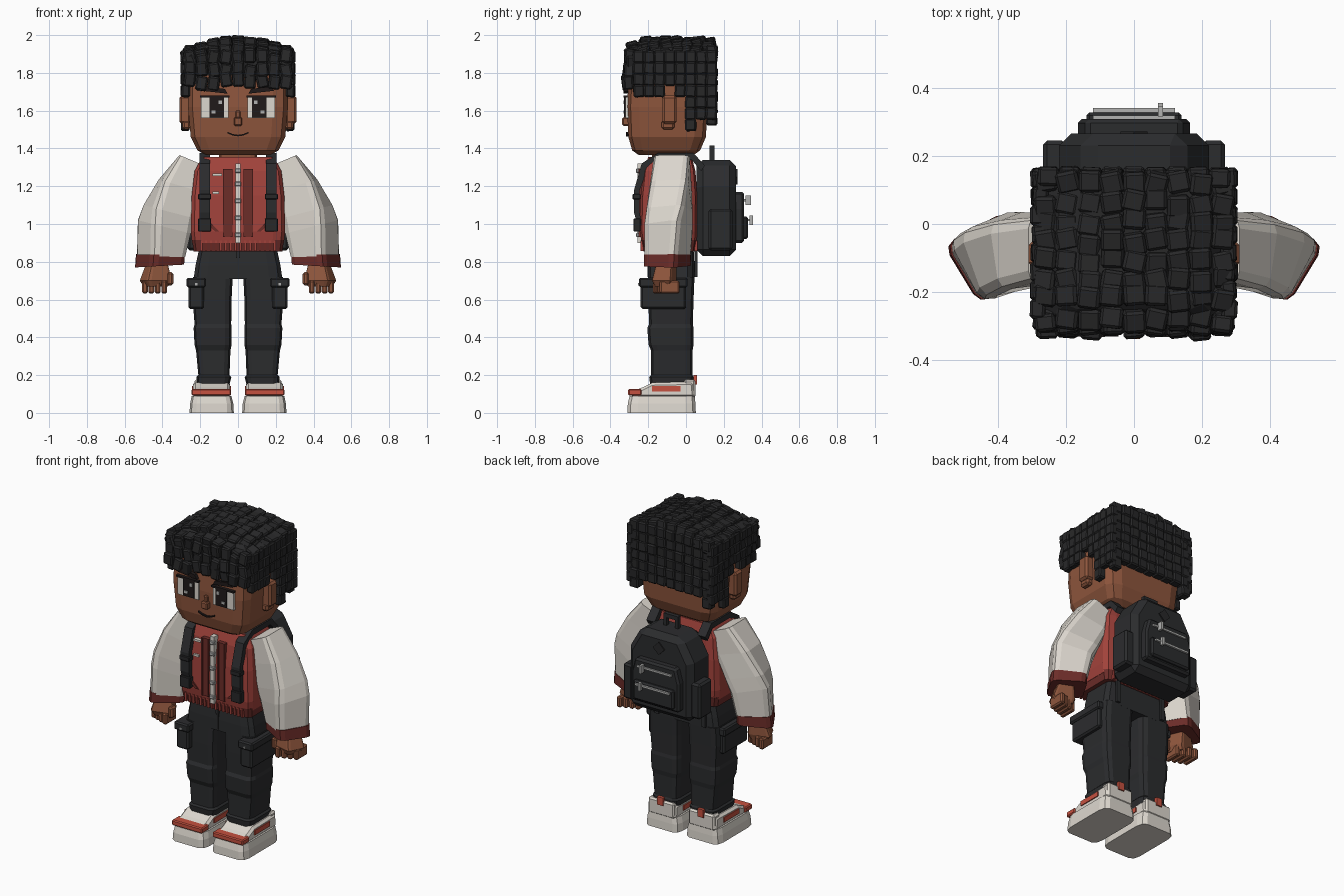
import bpy, bmesh, math, random
from mathutils import Matrix, Vector, Euler

random.seed(4)


def paint(name, rgb):
    m = bpy.data.materials.new(name)
    m.diffuse_color = (*rgb, 1)
    return m


HAIR = paint("hair_black", (0.021, 0.021, 0.022))
CLOTH = paint("cloth_black", (0.024, 0.025, 0.027))
SKIN = paint("brown_skin", (0.27, 0.092, 0.046))
INK = paint("ink_dark", (0.014, 0.010, 0.010))
RED = paint("jacket_red", (0.36, 0.055, 0.044))
DARK_RED = paint("dark_red", (0.15, 0.026, 0.022))
WHITE = paint("warm_white", (0.72, 0.68, 0.62))
CORAL = paint("shoe_coral", (0.56, 0.082, 0.05))
GREY = paint("metal_grey", (0.45, 0.45, 0.44))


def finish(name, bm, mat, bevel=0, mirror=False):
    bmesh.ops.recalc_face_normals(bm, faces=bm.faces)
    me = bpy.data.meshes.new(name)
    bm.to_mesh(me)
    bm.free()
    me.materials.append(mat)
    ob = bpy.data.objects.new(name, me)
    bpy.context.collection.objects.link(ob)
    if bevel:
        b = ob.modifiers.new("bevel", 'BEVEL')
        b.width, b.segments = bevel, 1
    if mirror:
        ob.modifiers.new("mirror", 'MIRROR')
    return ob


def add_block(bm, centre, size, rot=(0, 0, 0)):
    m = Matrix.LocRotScale(Vector(centre), Euler(rot), Vector(size))
    bmesh.ops.create_cube(bm, size=1, matrix=m)


def blocks(name, items, mat, bevel=0, mirror=False):
    """Several boxes given as (x0, x1, y0, y1, z0, z1) in one object."""
    bm = bmesh.new()
    for x0, x1, y0, y1, z0, z1 in items:
        add_block(bm, ((x0 + x1) / 2, (y0 + y1) / 2, (z0 + z1) / 2), (x1 - x0, y1 - y0, z1 - z0))
    return finish(name, bm, mat, bevel, mirror)


def loft(name, rings, mat, r=0.35, mirror=False):
    """Rings (x0, z0, x1, z1, y0, y1, turn): rounded rectangles joined in order."""
    bm = bmesh.new()
    loops = []
    for x0, z0, x1, z1, y0, y1, turn in rings:
        pts = []
        for k in range(12):
            q, a = k // 3, math.radians((k // 3) * 90 + (k % 3) * 45 + turn)
            c = math.radians(45 + 90 * q + turn)
            pts.append((math.cos(c) * 1.414 * (1 - r) + r * math.cos(a),
                        math.sin(c) * 1.414 * (1 - r) + r * math.sin(a)))
        mu, mv = max(p[0] for p in pts), max(p[1] for p in pts)
        ring = []
        for u, v in pts:
            s, t = (u / mu + 1) / 2, (v / mv + 1) / 2
            ring.append(bm.verts.new((x0 + (x1 - x0) * s, y0 + (y1 - y0) * t, z0 + (z1 - z0) * s)))
        loops.append(ring)
    for a, b in zip(loops, loops[1:]):
        for i in range(12):
            bm.faces.new((a[i], a[(i + 1) % 12], b[(i + 1) % 12], b[i]))
    bm.faces.new(loops[0])
    bm.faces.new(loops[-1])
    return finish(name, bm, mat, 0, mirror)


def column(name, rings, mat, r=0.35):
    """Symmetric level loft from (z, half_width, y0, y1)."""
    return loft(name, [(-w, z, w, z, a, b, 0) for z, w, a, b in rings], mat, r)


def prism(name, pts, axis, lo, hi, mat, bevel=0, mirror=False):
    """Extrude an outline along x (points y,z) or along y (points x,z)."""
    bm = bmesh.new()
    put = (lambda p, d: (d, *p)) if axis == 'x' else (lambda p, d: (p[0], d, p[1]))
    a, b = [[bm.verts.new(put(p, d)) for p in pts] for d in (lo, hi)]
    n = len(pts)
    for i in range(n):
        bm.faces.new((a[i], a[(i + 1) % n], b[(i + 1) % n], b[i]))
    bm.faces.new(a)
    bm.faces.new(b)
    return finish(name, bm, mat, bevel, mirror)


# Head and face
column("head", [(1.365, 0.17, -0.25, 0.04), (1.39, 0.215, -0.285, 0.075), (1.46, 0.25, -0.305, 0.105),
                (1.62, 0.265, -0.312, 0.115), (1.85, 0.265, -0.30, 0.115)], SKIN, 0.3)
column("neck", [(1.28, 0.10, -0.18, 0.0), (1.38, 0.10, -0.18, 0.0)], SKIN)
blocks("ears", [(0.25, 0.31, -0.125, -0.05, 1.53, 1.68), (0.25, 0.295, -0.13, -0.06, 1.50, 1.55)], SKIN, 0.012, True)
blocks("nose", [(-0.022, 0.022, -0.338, -0.30, 1.52, 1.565), (-0.013, 0.013, -0.325, -0.30, 1.56, 1.60)], SKIN, 0.006)
blocks("eye_whites", [(0.05, 0.195, -0.321, -0.30, 1.56, 1.675)], WHITE, 0, True)
blocks("eye_irises", [(0.075, 0.15, -0.328, -0.315, 1.565, 1.672)], INK, 0, True)
blocks("eye_lids", [(0.045, 0.2, -0.33, -0.31, 1.67, 1.681)], INK, 0, True)
blocks("eye_glints", [(0.085, 0.102, -0.332, -0.325, 1.635, 1.655), (0.118, 0.14, -0.332, -0.325, 1.585, 1.60)],
       GREY, 0, True)
prism("eyebrows", [(0.055, 1.69), (0.19, 1.705), (0.17, 1.728), (0.07, 1.715)], 'y', -0.33, -0.30, INK, 0, True)
smile = [(0.055 * t, 1.472 + 0.016 * t * t) for t in (-1, -0.5, 0, 0.5, 1)]
prism("mouth", smile + [(x, z - 0.008) for x, z in reversed(smile)], 'y', -0.317, -0.29, INK)

# Hair: solid cap under many small chunks
column("hair_cap", [(1.74, 0.275, -0.305, 0.14), (1.88, 0.27, -0.30, 0.14), (1.94, 0.22, -0.25, 0.13),
                    (1.965, 0.12, -0.22, 0.12)], HAIR, 0.25)
bm = bmesh.new()


def jit(a):
    return random.uniform(-a, a)


for i in range(9):                     # crown
    for j in range(8):
        x, y = -0.256 + 0.064 * i, -0.272 + 0.056 * j
        z = 1.956 - 0.9 * x * x - (0.03 if j == 0 else 0) + jit(0.008)
        add_block(bm, (x, y + jit(0.012), z), (0.066, 0.064, 0.065),
                  (jit(0.15) + 0.12, jit(0.12) + x * 1.1, jit(0.22)))
for i in range(9):                     # fringe
    for j in range(3):
        x, z = -0.256 + 0.064 * i, 1.755 + 0.062 * j
        add_block(bm, (x, -0.307 + 0.007 * j + jit(0.008), z + jit(0.014)), (0.06, 0.05, 0.075),
                  (jit(0.15), jit(0.22), jit(0.15)))
for side in (-1, 1):                   # sides, lower behind the ears
    for i in range(8):
        y = -0.25 + 0.055 * i
        low = (1.70, 1.66, 1.67, 1.72, 1.66, 1.52, 1.53, 1.56)[i]
        z = 1.885
        while z > low:
            add_block(bm, (side * (0.278 + jit(0.004)), y, z), (0.045, 0.058, 0.066),
                      (jit(0.06), jit(0.06), jit(0.06)))
            z -= 0.06
for i in range(9):                     # back, longer at the corners
    x, z = -0.252 + 0.063 * i, 1.915
    low = 1.52 if abs(x) > 0.2 else 1.61
    while z > low:
        add_block(bm, (x, 0.136 + jit(0.005), z), (0.062, 0.055, 0.066), (jit(0.07), jit(0.06), jit(0.06)))
        z -= 0.06
bmesh.ops.bevel(bm, geom=bm.edges[:], offset=0.008, segments=1, affect='EDGES')
finish("hair_chunks", bm, HAIR)

# Jacket body with ribbed hem, placket and panels
column("jacket_body", [(0.90, 0.243, -0.235, 0.055), (0.96, 0.25, -0.245, 0.06), (1.15, 0.245, -0.24, 0.06),
                       (1.28, 0.23, -0.225, 0.05), (1.355, 0.19, -0.20, 0.03)], RED, 0.25)
column("jacket_hem", [(0.855, 0.235, -0.225, 0.045), (0.915, 0.243, -0.235, 0.055)], DARK_RED, 0.2)
ribs = [(x - 0.006, x + 0.006, y, y + 0.016, 0.858, 0.912)
        for x in [-0.195 + 0.026 * k for k in range(16)] for y in (-0.241, 0.045)]
blocks("hem_ribs", ribs, RED)
blocks("front_placket", [(-0.014, 0.014, -0.257, -0.22, 0.90, 1.32)], WHITE)
blocks("placket_snaps", [(-0.017, 0.017, -0.264, -0.24, z, z + 0.024) for z in (0.93, 1.02, 1.11, 1.20, 1.27)], GREY, 0.004)
blocks("front_panels", [(0.03, 0.04, -0.252, -0.22, 0.93, 1.29), (0.07, 0.08, -0.252, -0.22, 0.93, 1.29),
                        (0.04, 0.07, -0.247, -0.22, 0.93, 1.29)], DARK_RED, 0, True)
prism("hand_pockets", [(0.10, 0.96), (0.12, 0.96), (0.19, 1.02), (0.17, 1.03)], 'y', -0.252, -0.22, DARK_RED, 0, True)
blocks("chest_trim", [(-0.135, -0.085, -0.25, -0.22, 1.255, 1.268), (-0.135, -0.1, -0.25, -0.22, 1.16, 1.173)], WHITE)

# Sleeves, cuffs and hands
loft("sleeves", [(0.18, 1.31, 0.31, 1.365, -0.17, 0.02, 0), (0.19, 1.17, 0.42, 1.235, -0.19, 0.03, -8),
                 (0.23, 1.03, 0.50, 1.10, -0.21, 0.035, -18), (0.25, 0.95, 0.53, 1.02, -0.22, 0.035, -26),
                 (0.28, 0.825, 0.535, 0.83, -0.22, 0.025, -30)], WHITE, 0.35, True)
loft("cuffs", [(0.282, 0.835, 0.54, 0.84, -0.222, 0.027, -30), (0.285, 0.785, 0.545, 0.77, -0.222, 0.025, -30)],
     DARK_RED, 0.35, True)
loft("palms", [(0.37, 0.78, 0.49, 0.78, -0.16, -0.05, -20), (0.35, 0.70, 0.52, 0.70, -0.18, -0.05, -20),
               (0.37, 0.67, 0.50, 0.67, -0.165, -0.06, -20)], SKIN, 0.3, True)
blocks("fingers", [(x, x + 0.031, -0.175 + 0.012 * k, -0.07 + 0.012 * k, 0.632, 0.70)
                   for k, x in enumerate((0.375, 0.409, 0.443, 0.477))], SKIN, 0.008, True)
blocks("thumbs", [(0.342, 0.374, -0.165, -0.115, 0.675, 0.745)], SKIN, 0.01, True)

# Trousers with cargo pockets
column("hips", [(0.71, 0.235, -0.20, 0.045), (0.78, 0.225, -0.20, 0.045), (0.87, 0.205, -0.195, 0.04)], CLOTH, 0.3)
loft("legs", [(a, z, b, z, c, d, 0) for z, a, b, c, d in (
    (0.15, 0.045, 0.215, -0.19, 0.035), (0.19, 0.035, 0.22, -0.195, 0.04), (0.20, 0.045, 0.21, -0.185, 0.035),
    (0.33, 0.04, 0.222, -0.185, 0.035), (0.36, 0.034, 0.23, -0.198, 0.04), (0.45, 0.034, 0.235, -0.205, 0.04),
    (0.47, 0.036, 0.23, -0.195, 0.036), (0.60, 0.034, 0.24, -0.20, 0.04), (0.72, 0.028, 0.238, -0.20, 0.045))],
    CLOTH, 0.35, True)
blocks("cargo_pockets", [(0.18, 0.262, -0.24, 0.0, 0.55, 0.68)], CLOTH, 0.01, True)
blocks("pocket_flaps", [(0.17, 0.272, -0.25, 0.008, 0.665, 0.715)], CLOTH, 0.008, True)
blocks("pocket_snaps", [(0.215, 0.228, -0.254, -0.24, 0.675, 0.688)], GREY, 0, True)
blocks("fly_and_loops", [(-0.01, 0.01, -0.21, -0.18, 0.82, 0.87), (-0.006, 0.006, -0.205, -0.18, 0.72, 0.82)], CLOTH)

# Shoes
loft("soles", [(0.022, 0.0, 0.257, 0.0, -0.31, 0.052, 0), (0.025, 0.05, 0.253, 0.05, -0.308, 0.05, 0),
               (0.035, 0.09, 0.245, 0.09, -0.298, 0.046, 0)], WHITE, 0.3, True)
prism("shoe_uppers", [(-0.29, 0.08), (-0.285, 0.115), (-0.23, 0.135), (-0.18, 0.16), (0.04, 0.165), (0.048, 0.08)],
      'x', 0.042, 0.238, WHITE, 0.014, True)
blocks("toe_bands", [(0.036, 0.246, -0.306, -0.235, 0.092, 0.126)], CORAL, 0.006, True)
blocks("side_stripes", [(0.036, 0.244, -0.18, -0.03, 0.112, 0.142)], CORAL, 0, True)
blocks("heel_tabs", [(0.12, 0.16, 0.04, 0.058, 0.15, 0.20)], CORAL, 0, True)
blocks("heel_counters", [(0.05, 0.23, -0.01, 0.05, 0.08, 0.178)], WHITE, 0.01, True)

# Backpack
prism("backpack_body", [(-0.22, 0.83), (0.22, 0.83), (0.22, 1.20), (0.14, 1.34), (-0.14, 1.34), (-0.22, 1.20)],
      'y', 0.055, 0.265, CLOTH, 0.035)
prism("backpack_pocket", [(-0.165, 0.90), (0.165, 0.90), (0.165, 1.08), (0.14, 1.17), (-0.14, 1.17), (-0.165, 1.08)],
      'y', 0.25, 0.308, CLOTH, 0.012)
blocks("lower_pocket", [(-0.14, 0.14, 0.29, 0.328, 0.92, 1.04)], CLOTH, 0.01)
blocks("bottle_pockets", [(0.20, 0.267, 0.12, 0.245, 0.86, 1.08)], CLOTH, 0.012, True)
blocks("zips", [(-0.12, 0.12, 0.30, 0.318, 1.12, 1.132), (-0.12, 0.12, 0.32, 0.34, 1.015, 1.027)], GREY)
blocks("zip_pulls", [(0.07, 0.085, 0.315, 0.345, 1.10, 1.15), (0.07, 0.085, 0.335, 0.355, 0.995, 1.045)], GREY)
prism("back_patch", [(0, 1.21), (0.04, 1.25), (0, 1.29), (-0.04, 1.25)], 'y', 0.26, 0.272, HAIR)
blocks("handle", [(-0.05, 0.05, 0.125, 0.15, 1.39, 1.415), (-0.05, -0.03, 0.125, 0.15, 1.32, 1.40),
                  (0.03, 0.05, 0.125, 0.15, 1.32, 1.40)], CLOTH)
prism("shoulder_straps", [(0.10, 1.31), (0.04, 1.375), (-0.15, 1.375), (-0.235, 1.32), (-0.275, 1.18), (-0.275, 1.06),
                          (-0.25, 0.97), (-0.23, 0.97), (-0.245, 1.06), (-0.245, 1.18), (-0.20, 1.30), (-0.14, 1.34),
                          (0.03, 1.34), (0.08, 1.28)], 'x', 0.148, 0.205, CLOTH, 0, True)
blocks("strap_buckles", [(0.142, 0.211, -0.283, -0.24, 1.13, 1.16), (0.142, 0.211, -0.278, -0.24, 0.96, 1.03)],
       HAIR, 0.004, True)
blocks("strap_tails", [(0.15, 0.175, 0.045, 0.06, 0.72, 0.86)], CLOTH, 0, True)
